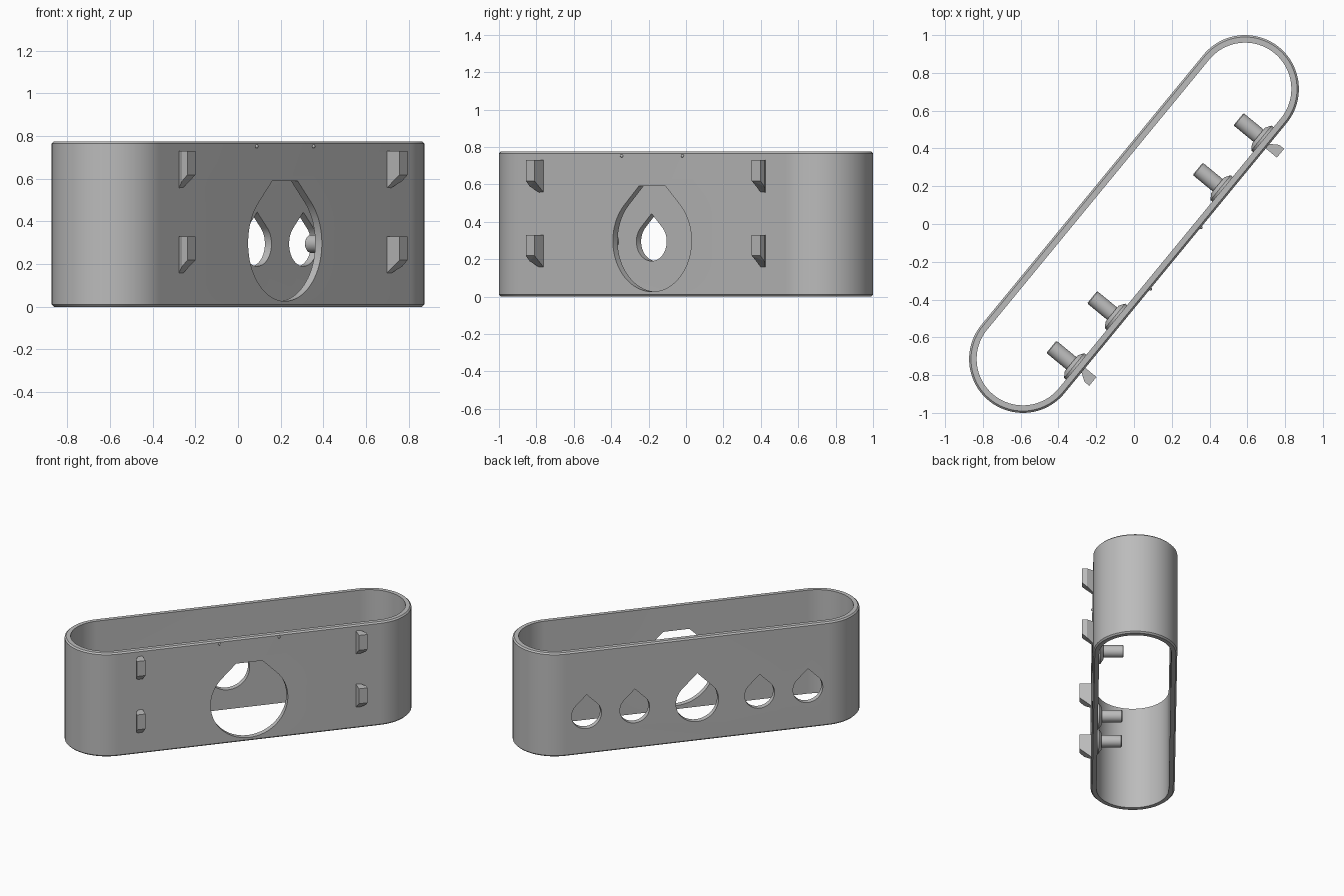
import bpy, bmesh, math
from mathutils import Matrix

if "Cube" in bpy.data.objects:
    bpy.data.objects.remove(bpy.data.objects["Cube"])

ANGLE = math.atan2(0.715, 0.588)   # the long axis runs diagonally
TURN = Matrix.Rotation(ANGLE, 4, 'Z')
HALF, R, WALL, H = 0.9257, 0.285, 0.04, 0.775
HOLE_Z = 0.295

grey = bpy.data.materials.new("light grey")
grey.diffuse_color = (0.5, 0.5, 0.5, 1)
grey.use_nodes = True
grey.node_tree.nodes["Principled BSDF"].inputs["Base Color"].default_value = grey.diffuse_color


def finish(name, bm, smooth=True):
    """Turn a bmesh built along the x axis into a placed object."""
    bmesh.ops.recalc_face_normals(bm, faces=bm.faces)
    mesh = bpy.data.meshes.new(name)
    bm.to_mesh(mesh)
    bm.free()
    mesh.materials.append(grey)
    obj = bpy.data.objects.new(name, mesh)
    bpy.context.collection.objects.link(obj)
    obj.matrix_world = TURN
    if smooth:
        shade(obj)
    return obj


def shade(obj):
    bpy.ops.object.select_all(action='DESELECT')
    bpy.context.view_layer.objects.active = obj
    obj.select_set(True)
    bpy.ops.object.shade_smooth_by_angle(angle=math.radians(30))


def stadium(r, n=48):
    pts = []
    for side, start in ((1, -math.pi / 2), (-1, math.pi / 2)):
        for i in range(n + 1):
            a = start + math.pi * i / n
            pts.append((side * HALF + r * math.cos(a), r * math.sin(a)))
    return pts


def skin(bm, rings, closed=False):
    """Join successive rings of vertices with quads."""
    n = len(rings[0])
    for k in range(len(rings) if closed else len(rings) - 1):
        a, b = rings[k], rings[(k + 1) % len(rings)]
        for i in range(n):
            j = (i + 1) % n
            bm.faces.new((a[i], a[j], b[j], b[i]))
    if not closed:
        bm.faces.new(rings[0])
        bm.faces.new(rings[-1])


# Open sleeve with slightly chamfered outer rims
C = 0.01
section = [(R - C, 0), (R, C), (R, H - C), (R - C, H), (R - WALL, H), (R - WALL, 0)]
bm = bmesh.new()
skin(bm, [[bm.verts.new((x, y, z)) for x, y in stadium(r)] for r, z in section], True)
sleeve = finish("sleeve", bm, False)


# Teardrop openings, optionally cut flat at the top
def teardrop(x, z, r, y0, y1, flat=None, n=56):
    pts = [(r * math.cos(a), r * math.sin(a)) for a in
           (math.radians(135 + 270 * i / n) for i in range(n + 1))]
    tip = r * math.sqrt(2)
    pts += [(tip - flat, flat), (flat - tip, flat)] if flat else [(0, tip)]
    bm = bmesh.new()
    skin(bm, [[bm.verts.new((x + px, y, z + pz)) for px, pz in pts] for y in (y0, y1)])
    cutter = finish("hole_cutter", bm, False)
    cutter.hide_render = True
    return cutter


cutters = [teardrop(0, 0.298, 0.272, -0.35, -0.18, 0.292)]
for x, r in ((-0.78, 0.105), (-0.44, 0.105), (0, 0.15), (0.44, 0.105), (0.78, 0.105)):
    cutters.append(teardrop(x, HOLE_Z, r, 0.18, 0.35))
bpy.context.view_layer.objects.active = sleeve
for c in cutters:
    m = sleeve.modifiers.new("hole", 'BOOLEAN')
    m.operation, m.solver, m.object = 'DIFFERENCE', 'EXACT', c
    bpy.ops.object.modifier_apply(modifier=m.name)
    bpy.data.objects.remove(c)
shade(sleeve)

# Flared hooks on the front wall, undersides sloping in to the wall
for side in (-1, 1):
    for z in (0.15, 0.55):
        plan = [(0.752, 0.275), (0.752, 0.361), (0.812, 0.361), (0.812, 0.328), (0.777, 0.275)]
        bm = bmesh.new()
        low = [bm.verts.new((side * x, -v, z + max(0, v - 0.285) * 0.9)) for x, v in plan]
        top = [bm.verts.new((side * x, -v, z + 0.18)) for x, v in plan]
        skin(bm, [low, top])
        bmesh.ops.triangulate(bm, faces=[f for f in bm.faces if len(f.verts) > 4])
        finish("hook", bm, False)

# Flanged pegs on the inside of the front wall, facing the small openings
peg = [(0.085, 0.255), (0.085, 0.232), (0.055, 0.212), (0.042, 0.212), (0.042, 0.08), (0.037, 0.075)]
for x in (-0.78, -0.44, 0.44, 0.78):
    bm = bmesh.new()
    rings = []
    for r, v in peg:
        angles = [2 * math.pi * i / 40 for i in range(40)]
        rings.append([bm.verts.new((x + r * math.cos(a), -v, HOLE_Z + r * math.sin(a)))
                      for a in angles])
    skin(bm, rings)
    finish("peg", bm)

# Tiny snap bumps near the top of the front wall
for x in (-0.21, 0.21):
    bm = bmesh.new()
    bmesh.ops.create_uvsphere(bm, u_segments=16, v_segments=8, radius=0.009,
                              matrix=Matrix.Translation((x, -R, 0.752)))
    finish("snap_bump", bm)
